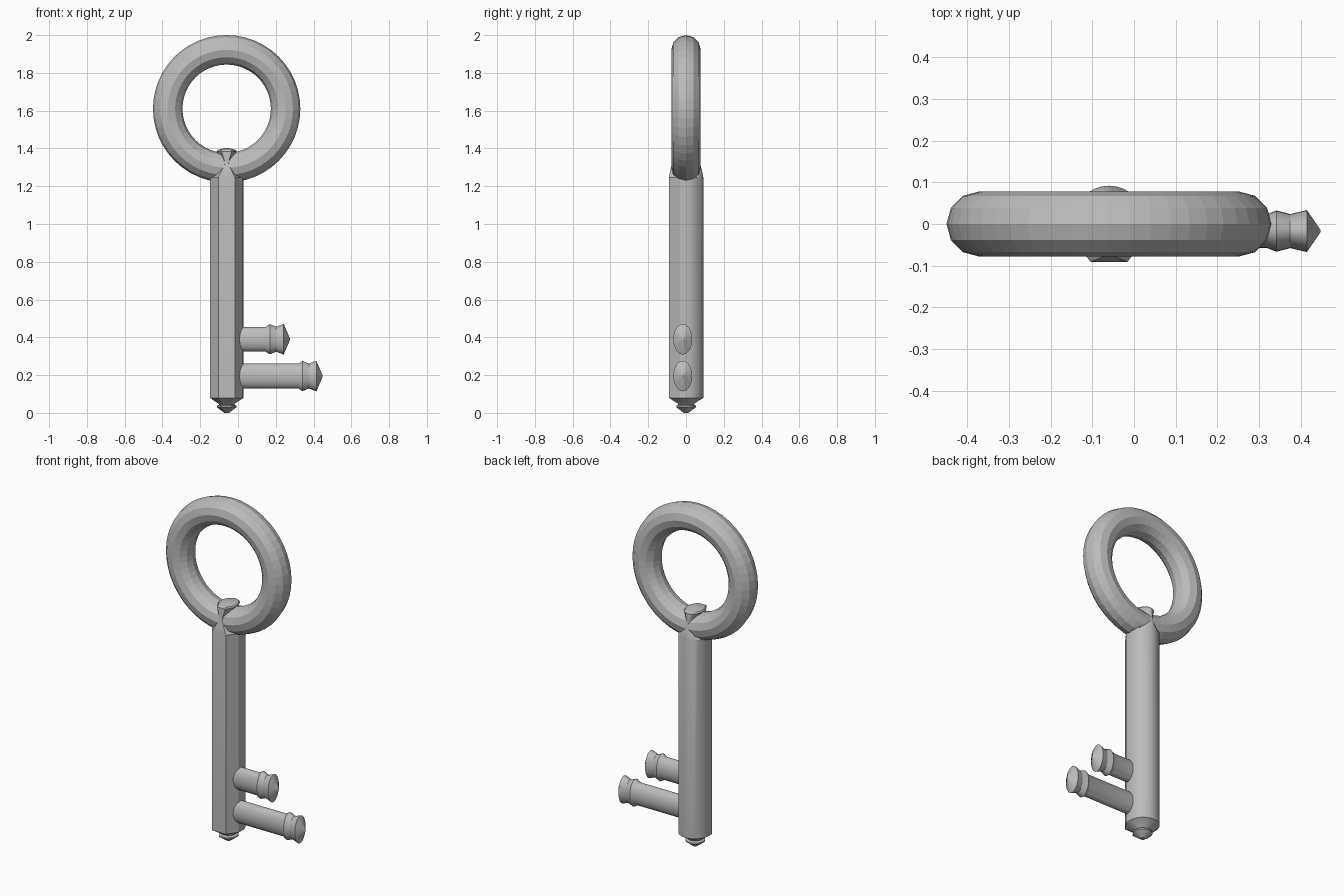
import bpy, bmesh, math
from mathutils import Vector

if "Cube" in bpy.data.objects:
    bpy.data.objects.remove(bpy.data.objects["Cube"])

metal = bpy.data.materials.new("grey_metal")
metal.diffuse_color = (0.5, 0.5, 0.5, 1)
metal.use_nodes = True
metal.node_tree.nodes["Principled BSDF"].inputs["Base Color"].default_value = metal.diffuse_color
CX = -0.06  # axis of the shaft and ring


def loft(name, rings, smooth):
    """Skin a list of closed point rings and cap both ends."""
    bm = bmesh.new()
    loops = [[bm.verts.new(p) for p in ring] for ring in rings]
    n = len(loops[0])
    for a, b in zip(loops, loops[1:]):
        for i in range(n):
            j = (i + 1) % n
            bm.faces.new((a[i], a[j], b[j], b[i]))
    bm.faces.new(loops[0][::-1])
    bm.faces.new(loops[-1])
    bmesh.ops.recalc_face_normals(bm, faces=bm.faces)
    me = bpy.data.meshes.new(name)
    bm.to_mesh(me)
    bm.free()
    me.materials.append(metal)
    ob = bpy.data.objects.new(name, me)
    bpy.context.collection.objects.link(ob)
    if smooth:
        bpy.ops.object.select_all(action='DESELECT')
        ob.select_set(True)
        bpy.context.view_layer.objects.active = ob
        bpy.ops.object.shade_smooth_by_angle(angle=math.radians(25))
    return ob


# Ring handle
bpy.ops.mesh.primitive_torus_add(
    major_radius=0.312, minor_radius=0.078, major_segments=48, minor_segments=12,
    location=(CX, 0, 1.61), rotation=(math.pi / 2, 0, 0))
ring = bpy.context.object
ring.name = "ring_handle"
ring.data.materials.append(metal)

# Shaft: rounded back, faceted front, with a turned foot and a top knob
section = [(math.cos(math.pi * i / 16), math.sin(math.pi * i / 16)) for i in range(17)]
section += [(-0.98, -0.35), (-0.5, -0.99), (0.5, -0.99), (0.98, -0.35)]
# height, half width, half depth
shaft_profile = [
    (0.000, 0.012, 0.012), (0.030, 0.052, 0.052), (0.038, 0.052, 0.052),
    (0.044, 0.040, 0.040), (0.050, 0.045, 0.045), (0.080, 0.089, 0.092),
    (1.245, 0.089, 0.092), (1.285, 0.050, 0.084), (1.315, 0.020, 0.076),
    (1.335, 0.024, 0.074), (1.385, 0.053, 0.070), (1.392, 0.048, 0.062),
    (1.402, 0.012, 0.014)]
loft("shaft", [[(CX + x * w, y * d, z) for x, y in section]
               for z, w, d in shaft_profile], True)


# Key teeth: flattened turned pegs with two flared collars and a pointed end
def tooth(name, tip, z):
    profile = [(CX + 0.02, 0.066), (tip - 0.128, 0.066), (tip - 0.106, 0.080),
               (tip - 0.073, 0.066), (tip - 0.033, 0.081), (tip, 0.004)]
    loft(name, [[(x, -0.017 + 0.62 * r * math.cos(t), z + r * math.sin(t))
                 for t in (2 * math.pi * k / 24 for k in range(24))]
                for x, r in profile], True)


tooth("upper_tooth", 0.275, 0.39)
tooth("lower_tooth", 0.448, 0.195)
